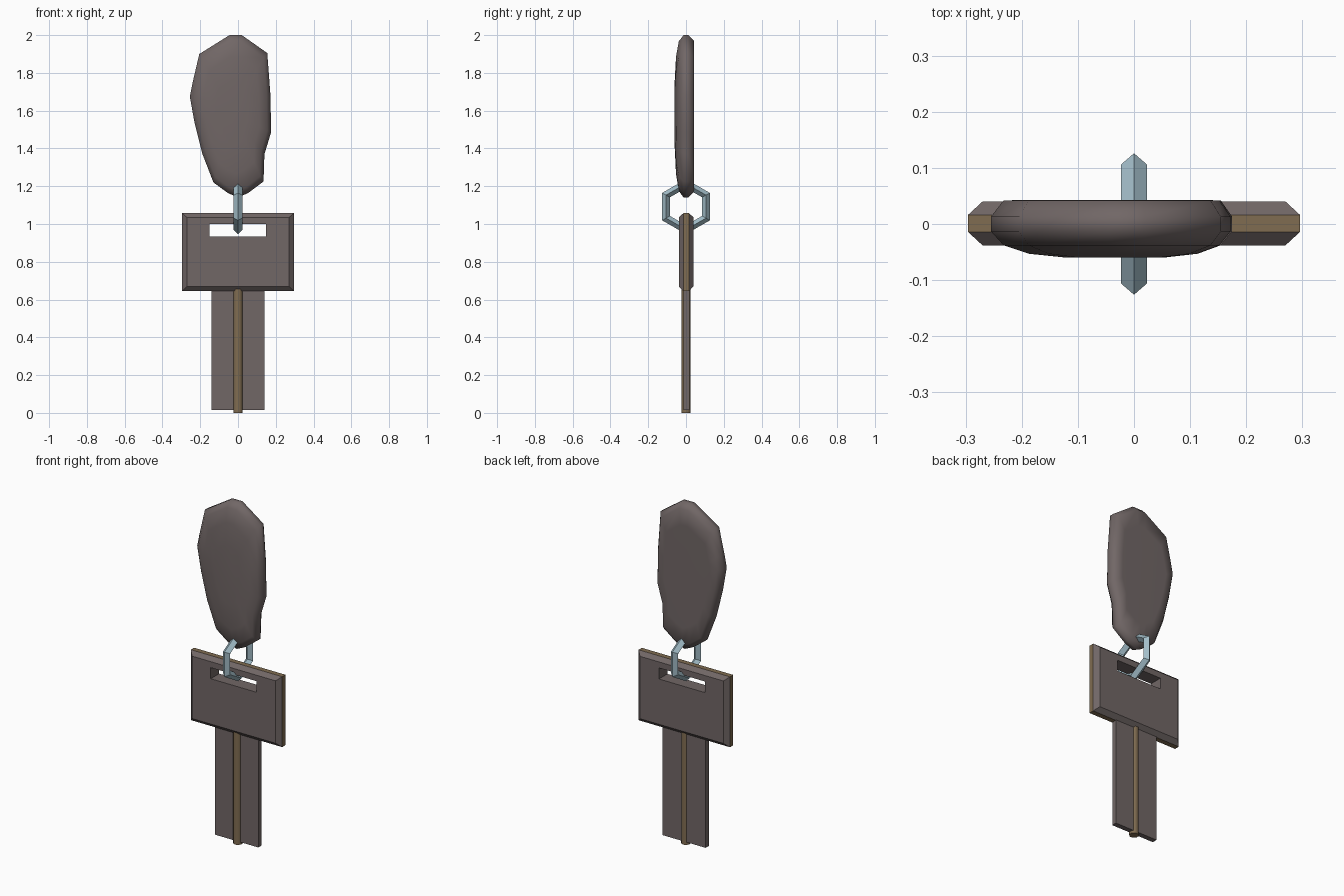
import bpy, bmesh, math

if "Cube" in bpy.data.objects:
    bpy.data.objects.remove(bpy.data.objects["Cube"])


def material(name, rgb):
    m = bpy.data.materials.new(name)
    m.diffuse_color = (*rgb, 1)
    m.use_nodes = True
    m.node_tree.nodes["Principled BSDF"].inputs["Base Color"].default_value = m.diffuse_color
    return m


GREY = material("warm_grey", (0.165, 0.135, 0.133))
TAN = material("tan", (0.215, 0.15, 0.082))
STEEL = material("pale_steel", (0.37, 0.52, 0.59))


def loft(name, rings, mats, closed=False, strip_mats=None, smooth=None):
    """Bridge rings of equal length; cap the ends unless the loft closes on itself."""
    bm = bmesh.new()
    vs = [[bm.verts.new(p) for p in r] for r in rings]
    n = len(rings[0])
    for k in range(len(vs) if closed else len(vs) - 1):
        a, b = vs[k], vs[(k + 1) % len(vs)]
        for i in range(n):
            j = (i + 1) % n
            f = bm.faces.new((a[i], a[j], b[j], b[i]))
            f.material_index = strip_mats[k] if strip_mats else 0
    if not closed:
        bm.faces.new(vs[0])
        bm.faces.new(vs[-1])
    bmesh.ops.recalc_face_normals(bm, faces=bm.faces)
    me = bpy.data.meshes.new(name)
    bm.to_mesh(me)
    bm.free()
    for m in mats:
        me.materials.append(m)
    ob = bpy.data.objects.new(name, me)
    bpy.context.collection.objects.link(ob)
    if smooth:
        bpy.ops.object.select_all(action='DESELECT')
        bpy.context.view_layer.objects.active = ob
        ob.select_set(True)
        bpy.ops.object.shade_smooth_by_angle(angle=math.radians(smooth))
    return ob


def rect(x0, x1, z0, z1, y):
    return [(x0, y, z0), (x1, y, z0), (x1, y, z1), (x0, y, z1)]


# Fob: irregular pebble outline, chamfered rim, flat back and bulging front
outline = [(-.045, 2.0), (.02, 2.0), (.155, 1.905), (.172, 1.68), (.175, 1.485),
           (.14, 1.37), (.135, 1.225), (.055, 1.165), (0, 1.14), (-.055, 1.165),
           (-.13, 1.22), (-.19, 1.375), (-.23, 1.535), (-.255, 1.675),
           (-.24, 1.75), (-.205, 1.9)]


def fob_ring(sx, sz, y):
    cx, cz = -.03, 1.59
    return [(cx + (x - cx) * sx, y, cz + (z - cz) * sz) for x, z in outline]


loft("fob", [fob_ring(.4, .4, -.06), fob_ring(.7, .72, -.053), fob_ring(.9, .92, -.038),
             fob_ring(1, 1, -.013), fob_ring(1, 1, .013), fob_ring(.9, .93, .042),
             fob_ring(.7, .7, .043)], [GREY], smooth=60)

# Key head: chamfered plate with a slot through it and a tan rim
slot = (-.15, .147, .935, 1.0)
face = (-.27, .27, .67, 1.035)
edge = (-.296, .296, .645, 1.057)
loft("key_head", [rect(*slot, -.038), rect(*face, -.038), rect(*edge, -.014),
                  rect(*edge, .016), rect(*face, .04), rect(*slot, .04)],
     [GREY, TAN], closed=True, strip_mats=[0, 0, 1, 0, 0, 0])

# Flat blade
blade = (-.14, .14, .015, .65)
loft("blade", [rect(*blade, -.012), rect(*blade, .018)], [GREY])


# Round spine running down the blade
def circle(r, z, n=8):
    return [(r * math.cos((i + .5) * math.tau / n), r * math.sin((i + .5) * math.tau / n), z)
            for i in range(n)]


loft("spine", [circle(.027, 0), circle(.027, .66)], [TAN], smooth=50)

# Hexagonal ring of diamond section linking fob and head
R, r, cz = .122, .0235, 1.092
ring = []
for k in range(6):
    a = math.tau * k / 6
    section = [(R + r, 0), (R, r), (R - r, 0), (R, -r)]
    ring.append([(x, d * math.sin(a), cz + d * math.cos(a)) for d, x in section])
loft("link_ring", ring, [STEEL], closed=True)
